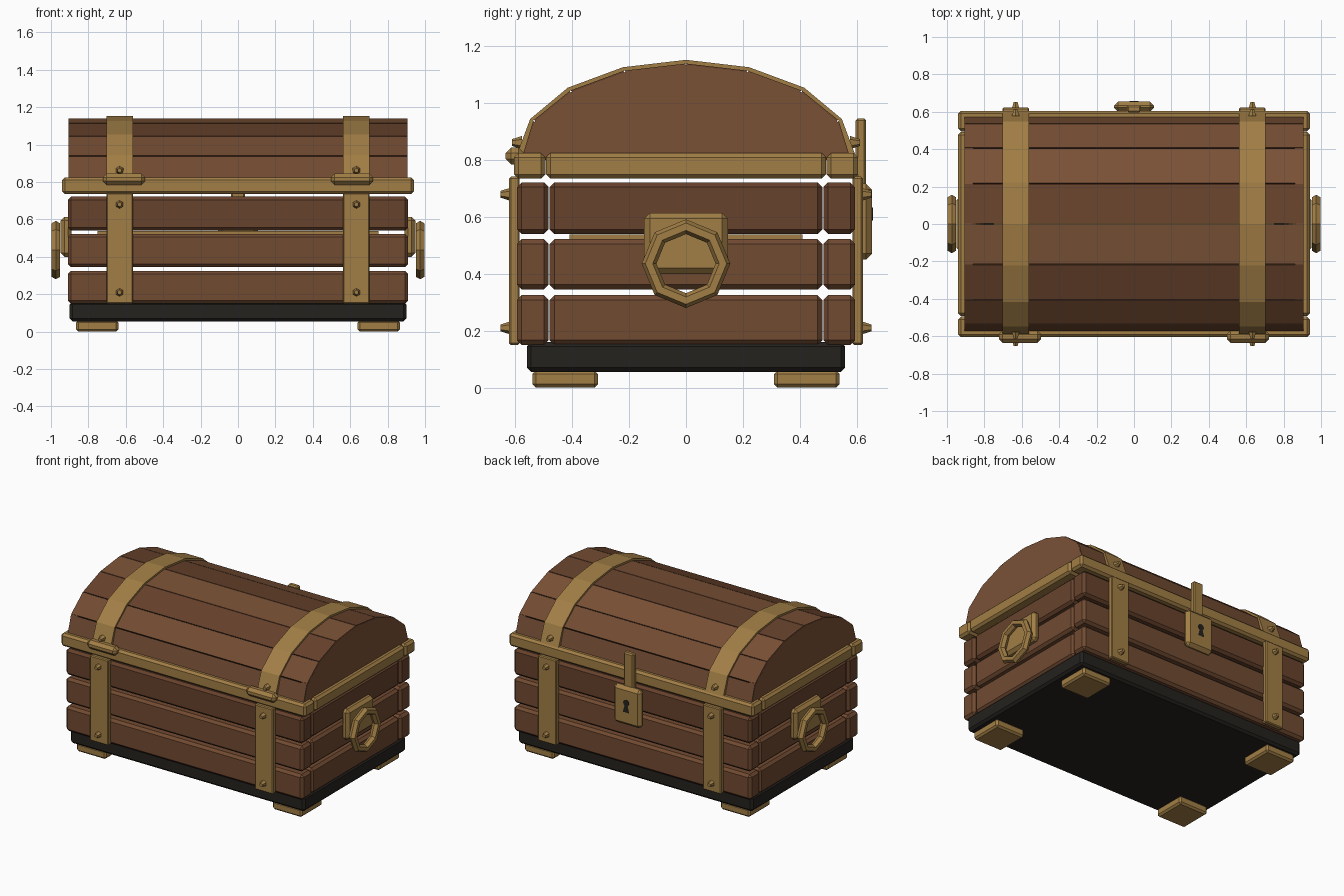
import bpy, bmesh, math
from mathutils import Matrix, Vector

if "Cube" in bpy.data.objects:
    bpy.data.objects.remove(bpy.data.objects["Cube"])


def mat(name, r, g, b):
    m = bpy.data.materials.new(name)
    m.diffuse_color = (r, g, b, 1)
    m.use_nodes = True
    m.node_tree.nodes["Principled BSDF"].inputs["Base Color"].default_value = m.diffuse_color
    return m


WOOD = [mat("wood_dark", 0.135, 0.055, 0.025),
        mat("wood_mid", 0.165, 0.069, 0.031),
        mat("wood_light", 0.195, 0.083, 0.037)]
GOLD = mat("brass", 0.36, 0.21, 0.06)
BLACK = mat("black_base", 0.018, 0.016, 0.013)


def finish(bm, name, material):
    bmesh.ops.recalc_face_normals(bm, faces=bm.faces[:])
    me = bpy.data.meshes.new(name)
    bm.to_mesh(me)
    bm.free()
    me.materials.append(material)
    ob = bpy.data.objects.new(name, me)
    bpy.context.collection.objects.link(ob)
    return ob


def box(name, x, y, z, material, bevel=0.015):
    """Chamfered box from (min, max) ranges."""
    bm = bmesh.new()
    bmesh.ops.create_cube(bm, size=1)
    for v in bm.verts:
        v.co = Vector([(a + b) / 2 + c * (b - a) for (a, b), c in zip((x, y, z), v.co)])
    if bevel:
        bmesh.ops.bevel(bm, geom=bm.edges[:], offset=bevel, segments=1,
                        affect='EDGES', profile=0.5)
    return finish(bm, name, material)


def span(s, a, b):
    return tuple(sorted((s * a, s * b)))


def prism(name, pts, x0, x1, material):
    """Extrude a closed (y, z) outline along x."""
    bm = bmesh.new()
    face = bm.faces.new([bm.verts.new((x0, y, z)) for y, z in pts])
    new = bmesh.ops.extrude_face_region(bm, geom=[face])["geom"]
    for v in new:
        if isinstance(v, bmesh.types.BMVert):
            v.co.x = x1
    return finish(bm, name, material)


def nail(x, s, y, z):
    """Faceted dome nail pointing along s*y."""
    bm = bmesh.new()
    bmesh.ops.create_cone(bm, cap_ends=True, segments=6, radius1=0.023, radius2=0.012, depth=0.035,
                          matrix=Matrix.Translation((x, s * y, z)) @ Matrix.Rotation(-s * math.pi / 2, 4, 'X'))
    finish(bm, "nail", GOLD)


def full(half):
    """Mirror a half arch (edge to crown) into a full one."""
    return [(-y, z) for y, z in half] + half[-2::-1]


# base, feet and inner brass tray
box("base", (-0.9, 0.9), (-0.56, 0.56), (0.055, 0.16), BLACK)
box("inner_tray", (-0.75, 0.75), (-0.41, 0.41), (0.52, 0.538), GOLD, 0)
for sx in (-1, 1):
    for sy in (-1, 1):
        box("foot", span(sx, 0.64, 0.865), span(sy, 0.31, 0.54), (0, 0.06), GOLD, 0.012)

# body planks
rows = [(0.15, 0.325), (0.345, 0.522), (0.54, 0.722)]
for i, row in enumerate(rows):
    for s in (-1, 1):
        box("long_plank", (-0.91, 0.91), span(s, 0.483, 0.595), row, WOOD[(1, 1, 0)[i]], 0.017)
        box("end_plank", span(s, 0.8, 0.905), (-0.48, 0.48), row, WOOD[(1, 1, 0)[i]], 0.017)

# brass rim under the lid
for s in (-1, 1):
    box("long_rim", (-0.94, 0.94), span(s, 0.495, 0.605), (0.735, 0.825), GOLD)
    box("end_rim", span(s, 0.83, 0.94), (-0.492, 0.492), (0.735, 0.825), GOLD)

# lid planks and end panels
outer = full([(0.58, 0.8), (0.537, 0.94), (0.407, 1.045), (0.217, 1.115), (0, 1.14)])
inner = full([(0.53, 0.8), (0.497, 0.91), (0.382, 1.0), (0.205, 1.068), (0, 1.092)])
for i, shade in enumerate((1, 1, 0, 2, 0, 2, 1, 1)):
    a, b, c, d = (Vector(p) for p in (outer[i], outer[i + 1], inner[i + 1], inner[i]))
    g = (b - a).normalized() * 0.0025
    prism("lid_plank", [a + g, b - g, c - g, d + g], -0.905, 0.905, WOOD[shade])
for s in (-1, 1):
    prism("lid_end_panel", full([(0.575, 0.8), (0.532, 0.936), (0.403, 1.04), (0.215, 1.11), (0, 1.135)]),
          s * 0.86, s * 0.906, WOOD[2])

# brass straps, nails and hinge plates
band_out = full([(0.597, 0.815), (0.548, 0.945), (0.416, 1.055), (0.222, 1.127), (0, 1.153)])
for sx in (-1, 1):
    x0, x1 = span(sx, 0.562, 0.703)
    prism("lid_strap", band_out + outer[::-1], x0, x1, GOLD)
    for sy in (-1, 1):
        box("body_strap", (x0, x1), span(sy, 0.585, 0.622), (0.15, 0.742), GOLD, 0.006)
        for z in (0.21, 0.68):
            nail(sx * 0.633, sy, 0.635, z)
        nail(sx * 0.633, sy, 0.595, 0.862)
    box("hinge_plate", (sx * 0.61 - 0.113, sx * 0.61 + 0.113), (-0.635, -0.57), (0.785, 0.845), GOLD, 0.02)

# ring handles
for s in (-1, 1):
    box("handle_plate", span(s, 0.89, 0.948), (-0.147, 0.147), (0.4, 0.614), GOLD, 0.02)
    bpy.ops.mesh.primitive_torus_add(major_segments=8, minor_segments=6, major_radius=0.13,
                                     minor_radius=0.026, location=(s * 0.974, 0, 0.436),
                                     rotation=(0, math.pi / 2, 0))
    ring = bpy.context.object
    ring.name = "ring_handle"
    ring.data.materials.append(GOLD)

# lock with hasp and keyhole on the back
box("hasp", (-0.038, 0.038), (0.597, 0.634), (0.67, 0.947), GOLD, 0.008)
box("lock_body", (-0.107, 0.107), (0.6, 0.655), (0.45, 0.718), GOLD, 0.022)
bm = bmesh.new()
bmesh.ops.create_cone(bm, cap_ends=True, segments=8, radius1=0.023, radius2=0.023, depth=0.01,
                      matrix=Matrix.Translation((0, 0.653, 0.61)) @ Matrix.Rotation(math.pi / 2, 4, 'X'))
finish(bm, "keyhole_top", BLACK)
bm = bmesh.new()
f = bm.faces.new([bm.verts.new((x, 0.6575, z)) for x, z in
                  ((-0.025, 0.545), (0.025, 0.545), (0.008, 0.605), (-0.008, 0.605))])
finish(bm, "keyhole_slot", BLACK)
